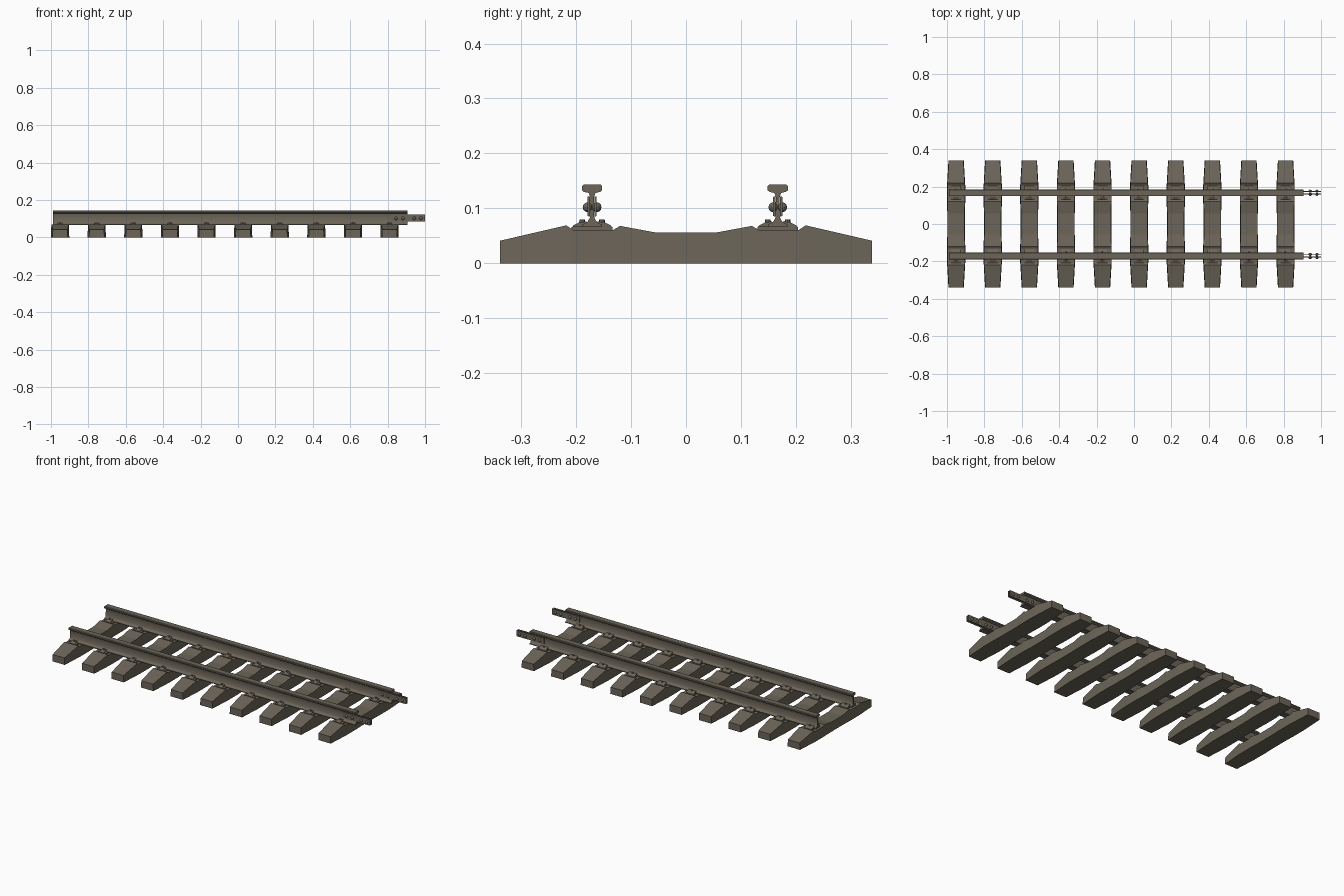
import bpy, bmesh, math
from mathutils import Matrix

if "Cube" in bpy.data.objects:
    bpy.data.objects.remove(bpy.data.objects["Cube"])

RAILS = (("front", -0.171), ("back", 0.167))             # rail centre lines
TIES = [-0.951 + 0.1957 * i for i in range(10)]          # sleeper positions


def material(name, rgb):
    m = bpy.data.materials.new(name)
    m.diffuse_color = (*rgb, 1)
    m.use_nodes = True
    m.node_tree.nodes["Principled BSDF"].inputs["Base Color"].default_value = m.diffuse_color
    return m


STONE = material("warm grey brown", (0.15, 0.13, 0.10))


def finish(name, bm, smooth=False):
    bmesh.ops.recalc_face_normals(bm, faces=bm.faces)
    me = bpy.data.meshes.new(name)
    bm.to_mesh(me)
    bm.free()
    me.materials.append(STONE)
    ob = bpy.data.objects.new(name, me)
    bpy.context.collection.objects.link(ob)
    if smooth:
        bpy.context.view_layer.objects.active = ob
        ob.select_set(True)
        bpy.ops.object.shade_smooth_by_angle(angle=math.radians(35))
        ob.select_set(False)
    return ob


def mirrored(half):
    """Close a right-hand half profile by mirroring it in y."""
    return half + [(-y, z) for y, z in reversed(half)]


def extrude_x(bm, profile, x0, x1, y=0):
    """Sweep a (y, z) profile along x."""
    a, b = ([bm.verts.new((x, y + p[0], p[1])) for p in profile] for x in (x0, x1))
    n = len(profile)
    for i in range(n):
        j = (i + 1) % n
        bm.faces.new((a[i], a[j], b[j], b[i]))
    bm.faces.new(a[::-1])
    bm.faces.new(b)


# Sleepers: sections along y of (y, top height, half width)
right = [(0.055, 0.056, 0.047), (0.120, 0.068, 0.049), (0.132, 0.061, 0.049),
         (0.206, 0.061, 0.049), (0.218, 0.069, 0.048), (0.339, 0.041, 0.041)]
sections = [(-y, z, w) for y, z, w in reversed(right)] + right
for i, x in enumerate(TIES):
    bm = bmesh.new()
    rings = [[bm.verts.new((x + dx, y, z)) for dx, z in
              ((-w, 0), (w, 0), (w - 0.002, top), (0.002 - w, top))]
             for y, top, w in sections]
    for a, b in zip(rings, rings[1:]):
        for k in range(4):
            m = (k + 1) % 4
            bm.faces.new((a[k], a[m], b[m], b[k]))
    bm.faces.new(rings[0])
    bm.faces.new(rings[-1])
    finish(f"sleeper_{i + 1}", bm)

# Cross-sections: rail, seat plate and the clip that holds the rail foot
rail_profile = mirrored([(0.018, 0.066), (0.018, 0.070), (0.008, 0.076), (0.004, 0.083),
                         (0.0035, 0.120), (0.006, 0.128), (0.015, 0.130),
                         (0.0185, 0.133), (0.0185, 0.140), (0.016, 0.143)])
plate_profile = mirrored([(0.037, 0.060), (0.037, 0.066), (0.028, 0.068)])
clip_profile = [(0.010, 0.066), (0.036, 0.066), (0.034, 0.069), (0.022, 0.075), (0.010, 0.076)]

for side, yc in RAILS:
    bm = bmesh.new()
    extrude_x(bm, rail_profile, -0.99, 0.907, yc)
    finish(f"{side}_rail", bm, True)

    # Seat plates, a wide clip behind and a narrow one in front, with bolts
    plates, clips, bolts = bmesh.new(), bmesh.new(), bmesh.new()
    for x in TIES:
        extrude_x(plates, plate_profile, x - 0.027, x + 0.027, yc)
        for s, w in ((1, 0.025), (-1, 0.014)):
            extrude_x(clips, [(s * y, z) for y, z in clip_profile], x - w, x + w, yc)
            bmesh.ops.create_cone(bolts, cap_ends=True, segments=8,
                                  radius1=0.006, radius2=0.005, depth=0.012,
                                  matrix=Matrix.Translation((x, yc + s * 0.018, 0.074)))
    finish(f"{side}_seat_plates", plates)
    finish(f"{side}_rail_clips", clips)
    finish(f"{side}_clip_bolts", bolts)

    # Joint bars on both sides of the web, reaching past the rail end
    bars, heads = bmesh.new(), bmesh.new()
    for s in (-1, 1):
        extrude_x(bars, [(s * 0.004, 0.085), (s * 0.0085, 0.086),
                         (s * 0.0085, 0.121), (s * 0.004, 0.122)], 0.818, 1.0, yc)
        for x in (0.845, 0.882, 0.942, 0.978):
            bmesh.ops.create_uvsphere(
                heads, u_segments=10, v_segments=6, radius=1,
                matrix=Matrix.Translation((x, yc + s * 0.0085, 0.102))
                @ Matrix.Diagonal((0.009, 0.0085, 0.009, 1)))
    finish(f"{side}_joint_bars", bars)
    finish(f"{side}_joint_bolts", heads, True)
